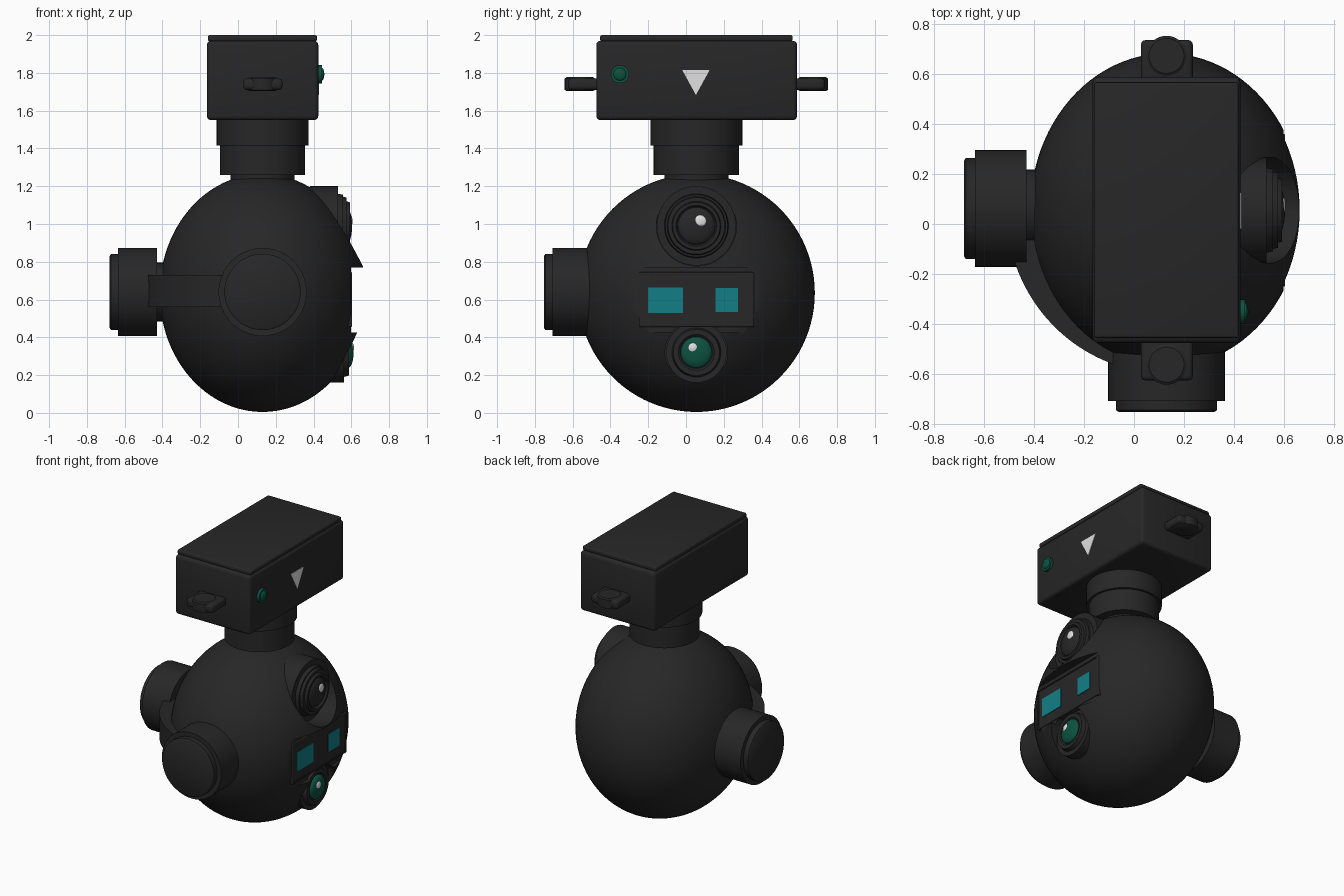
import bpy, bmesh, math
from mathutils import Vector, Matrix

if "Cube" in bpy.data.objects:
    bpy.data.objects.remove(bpy.data.objects["Cube"])

CX, CY, CZ = 0.13, 0.055, 0.64   # ball centre


def material(name, rgb):
    m = bpy.data.materials.new(name)
    m.diffuse_color = (*rgb, 1)
    m.use_nodes = True
    m.node_tree.nodes["Principled BSDF"].inputs["Base Color"].default_value = m.diffuse_color
    return m


BLACK = material("matte black", (0.02, 0.02, 0.02))
CYAN = material("cyan glass", (0.006, 0.21, 0.24))
GREEN = material("dark green glass", (0.004, 0.085, 0.05))
WHITE = material("light grey", (0.75, 0.75, 0.75))


def finish(name, bm, mat, bevel=0.0):
    bmesh.ops.recalc_face_normals(bm, faces=bm.faces)
    if bevel:
        bmesh.ops.bevel(bm, geom=bm.edges[:], offset=bevel, segments=3,
                        profile=0.5, affect='EDGES')
    me = bpy.data.meshes.new(name)
    bm.to_mesh(me)
    bm.free()
    ob = bpy.data.objects.new(name, me)
    bpy.context.collection.objects.link(ob)
    me.materials.append(mat)
    smooth(ob)
    return ob


def smooth(ob):
    bpy.ops.object.select_all(action='DESELECT')
    ob.select_set(True)
    bpy.context.view_layer.objects.active = ob
    bpy.ops.object.shade_smooth_by_angle(angle=math.radians(35))


def box(name, lo, hi, mat=BLACK, bevel=0.0):
    lo, hi = Vector(lo), Vector(hi)
    bm = bmesh.new()
    bmesh.ops.create_cube(bm, size=1, matrix=Matrix.Translation((lo + hi) / 2)
                          @ Matrix.Diagonal((*(hi - lo), 1)))
    return finish(name, bm, mat, bevel)


def lathe(name, axis, centre, profile, mat=BLACK, n=64):
    """Revolve (position, radius) pairs about a line parallel to an axis."""
    a = 'xyz'.index(axis)
    u, v = (a + 1) % 3, (a + 2) % 3
    bm = bmesh.new()
    rings = []
    for pos, r in profile:
        ring = []
        for i in range(n):
            t = 2 * math.pi * i / n
            p = list(centre)
            p[a] = pos
            p[u] += r * math.cos(t)
            p[v] += r * math.sin(t)
            ring.append(bm.verts.new(p))
        rings.append(ring)
    for r0, r1 in zip(rings, rings[1:]):
        for i in range(n):
            j = (i + 1) % n
            bm.faces.new((r0[i], r0[j], r1[j], r1[i]))
    bm.faces.new(rings[0])
    bm.faces.new(rings[-1])
    return finish(name, bm, mat)


def ellipsoid(name, centre, radii, mat, u=32, v=16):
    bm = bmesh.new()
    bmesh.ops.create_uvsphere(bm, u_segments=u, v_segments=v, radius=1,
                              matrix=Matrix.Translation(centre) @ Matrix.Diagonal((*radii, 1)))
    return finish(name, bm, mat)


def cut(ob, cutter):
    mod = ob.modifiers.new("cut", 'BOOLEAN')
    mod.operation, mod.solver, mod.object = 'DIFFERENCE', 'EXACT', cutter
    bpy.context.view_layer.objects.active = ob
    bpy.ops.object.modifier_apply(modifier=mod.name)
    bpy.data.objects.remove(cutter)


# Ball housing with sensor pocket and two lens pockets
ball = ellipsoid("ball_housing", (CX, CY, 0.635), (0.545, 0.627, 0.63), BLACK, 96, 48)
cut(ball, box("panel_cutter", (0.597, -0.277, 0.425), (0.9, 0.39, 0.77)))
cut(ball, lathe("upper_cutter", 'x', (0, CY, 0.99), [(0.5, 0.212), (0.9, 0.212)]))
cut(ball, lathe("lower_cutter", 'x', (0, CY, 0.32), [(0.54, 0.166), (0.9, 0.166)]))
smooth(ball)

# Sensor panel: thin raised frame around a face with two windows
frame = box("panel_frame", (0.56, -0.25, 0.455), (0.604, 0.36, 0.745), BLACK, 0.006)
cut(frame, box("frame_cutter", (0.599, -0.237, 0.467), (0.7, 0.347, 0.733)))
smooth(frame)
box("large_window", (0.596, -0.2, 0.53), (0.603, -0.015, 0.665), CYAN)
box("small_window", (0.596, 0.155, 0.535), (0.603, 0.275, 0.66), CYAN)

# Upper lens
lathe("upper_lens_barrel", 'x', (0, CY, 0.99),
      [(0.38, 0.21), (0.53, 0.21), (0.53, 0.17), (0.555, 0.165), (0.555, 0.155),
       (0.575, 0.15), (0.575, 0.13), (0.592, 0.125), (0.592, 0.108), (0.578, 0.1)])
ellipsoid("upper_lens_glass", (0.572, CY, 0.99), (0.032, 0.1, 0.1), BLACK)
ellipsoid("upper_lens_glint", (0.597, 0.075, 1.015), (0.009, 0.032, 0.032), WHITE)

# Lower lens
lathe("lower_lens_barrel", 'x', (0, CY, 0.32),
      [(0.44, 0.16), (0.56, 0.16), (0.56, 0.13), (0.588, 0.122), (0.588, 0.095),
       (0.578, 0.085)])
ellipsoid("lower_lens_glass", (0.582, CY, 0.32), (0.03, 0.083, 0.083), GREEN)
ellipsoid("lower_lens_glint", (0.605, 0.037, 0.345), (0.009, 0.025, 0.025), WHITE)

# Side and front pivot motors
motor = [(0.0, 0.19), (0.008, 0.202), (0.045, 0.202), (0.045, 0.233)]
lathe("side_motor", 'x', (0, 0.062, CZ),
      [(-0.68 + p, r) for p, r in motor] + [(-0.43, 0.233), (-0.43, 0.155), (-0.35, 0.155)])
lathe("front_motor", 'y', (CX, 0, CZ),
      [(-0.752 + p, r) for p, r in motor] + [(-0.4, 0.233)])

# Curved arm joining the motors
bm = bmesh.new()
prev = first = None
for i in range(33):
    t = math.pi * (1 + 0.5 * i / 32)
    c, s = math.cos(t), math.sin(t)
    ring = [bm.verts.new((CX + rx * c, CY + ry * s, z))
            for rx, ry, z in ((0.64, 0.652, 0.56), (0.64, 0.652, 0.73),
                              (0.54, 0.6, 0.73), (0.54, 0.6, 0.56))]
    if prev:
        for k in range(4):
            m = (k + 1) % 4
            bm.faces.new((prev[k], prev[m], ring[m], ring[k]))
    else:
        first = ring
    prev = ring
bm.faces.new(first)
bm.faces.new(prev)
finish("curved_arm", bm, BLACK)

# Neck
lathe("neck", 'z', (CX, CY, 0),
      [(1.18, 0.17), (1.26, 0.17), (1.26, 0.226), (1.415, 0.226), (1.415, 0.243),
       (1.56, 0.243)])

# Top box with lid
box("top_box", (-0.165, -0.475, 1.55), (0.425, 0.588, 1.97), BLACK, 0.022)
box("top_lid", (-0.16, -0.455, 1.967), (0.418, 0.565, 2.0), BLACK, 0.01)

# Mounting lugs at both ends of the box
for name, side in (("front_lug", -1), ("back_lug", 1)):
    ys = sorted((CY + side * 0.5, CY + side * 0.68))
    box(name + "_plate", (0.028, ys[0], 1.71), (0.235, ys[1], 1.77), BLACK, 0.018)
    lathe(name + "_knob", 'z', (CX, CY + side * 0.617, 0),
          [(1.704, 0.07), (1.71, 0.08), (1.77, 0.08), (1.777, 0.07)])

# Status lamp on the right side of the box
lathe("lamp_rim", 'x', (0, -0.35, 1.793), [(0.42, 0.048), (0.444, 0.048), (0.444, 0.03)], GREEN, 32)
ellipsoid("lamp_glass", (0.443, -0.35, 1.793), (0.014, 0.034, 0.034), GREEN)

# Triangle marker plate
bm = bmesh.new()
tri = bm.faces.new([bm.verts.new((0.421, y, z))
                    for y, z in ((-0.02, 1.815), (0.125, 1.815), (0.0525, 1.683))])
ext = bmesh.ops.extrude_face_region(bm, geom=[tri])
bmesh.ops.translate(bm, vec=(0.008, 0, 0),
                    verts=[g for g in ext["geom"] if isinstance(g, bmesh.types.BMVert)])
finish("triangle_marker", bm, WHITE)
